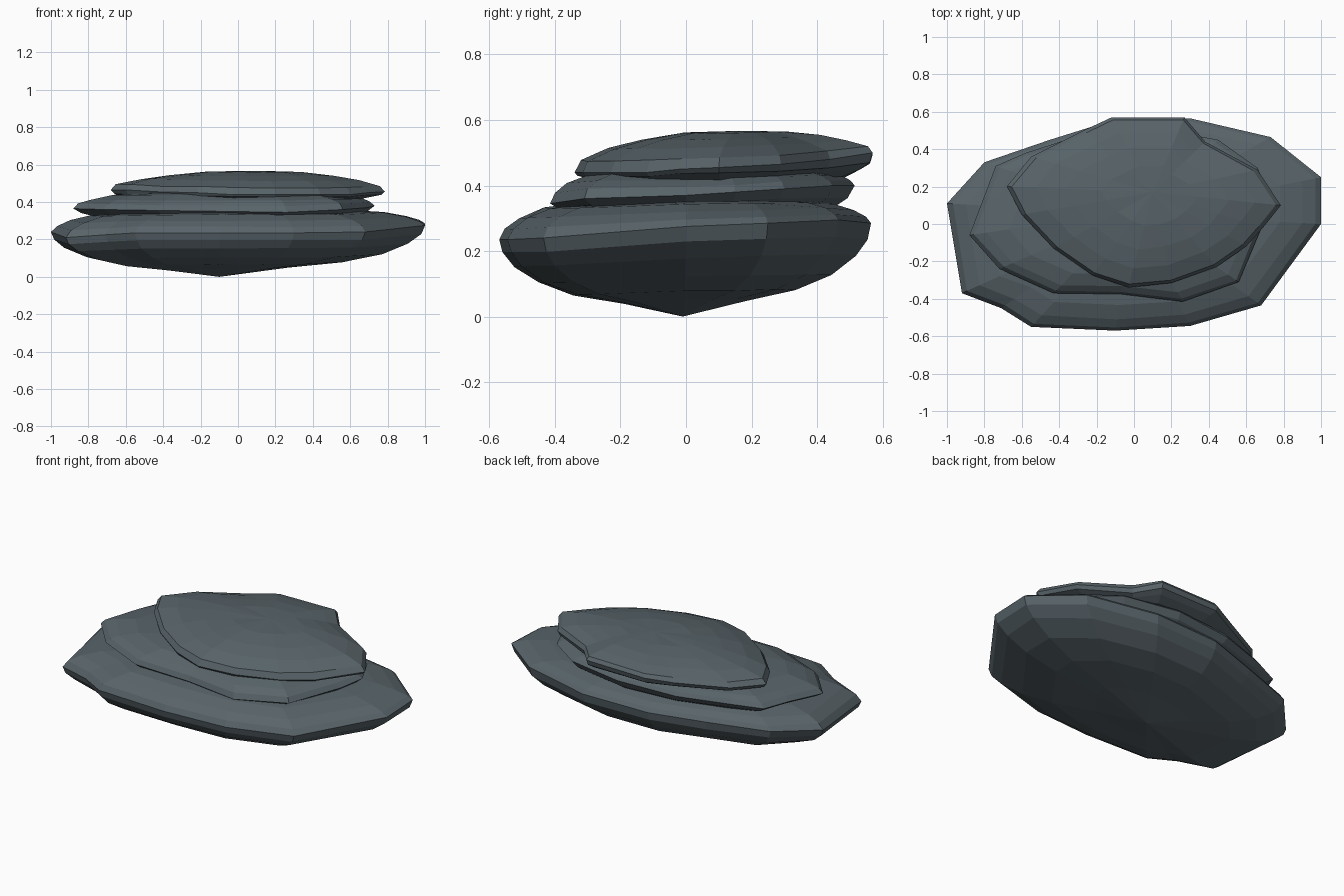
import bpy
import bmesh
import random

cube = bpy.data.objects.get("Cube")
if cube:
    bpy.data.objects.remove(cube, do_unlink=True)

random.seed(4)

# One slate colour for the whole rock
slate = bpy.data.materials.new("slate_grey")
slate.use_nodes = True
colour = (0.098, 0.127, 0.143, 1)
slate.diffuse_color = colour
shader = next(n for n in slate.node_tree.nodes if n.type == 'BSDF_PRINCIPLED')
shader.inputs["Base Color"].default_value = colour
shader.inputs["Roughness"].default_value = 0.9


def make_slab(name, outline, upper, lower, peak, foot, wobble):
    """Closed rock slab: rings shrink from the rim up to peak and down to foot.

    outline holds rim points (x, y, z); upper and lower hold pairs of
    (ring scale, share of the way from rim height to peak or foot height).
    """
    bm = bmesh.new()

    def ring(scale, share, centre, amount):
        verts = []
        for x, y, z in outline:
            s = scale + random.uniform(-amount, amount)
            height = z + share * (centre[2] - z) + random.uniform(-amount, amount) / 2
            verts.append(bm.verts.new((centre[0] + s * (x - centre[0]),
                                       centre[1] + s * (y - centre[1]), height)))
        return verts

    def bridge(a, b):
        for i in range(len(a)):
            j = (i + 1) % len(a)
            bm.faces.new((a[i], a[j], b[j], b[i]))

    rim = ring(1, 0, foot, 0)
    for profile, centre in ((upper, peak), (lower, foot)):
        previous = rim
        for scale, share in profile:
            current = ring(scale, share, centre, wobble)
            bridge(previous, current)
            previous = current
        tip = bm.verts.new(centre)
        for i in range(len(previous)):
            bm.faces.new((previous[i], previous[(i + 1) % len(previous)], tip))

    bmesh.ops.recalc_face_normals(bm, faces=bm.faces[:])
    mesh = bpy.data.meshes.new(name)
    bm.to_mesh(mesh)
    bm.free()
    mesh.materials.append(slate)
    obj = bpy.data.objects.new(name, mesh)
    bpy.context.scene.collection.objects.link(obj)
    return obj


# Broad base slab with a shallow pointed underside
make_slab(
    "base_slab",
    [(1, .25, .285), (1, 0, .275), (.68, -.435, .24), (.3, -.545, .235),
     (-.1, -.57, .235), (-.55, -.55, .235), (-.71, -.45, .225),
     (-.92, -.37, .21), (-1, .11, .24), (-.8, .33, .26), (-.45, .45, .27),
     (-.13, .55, .28), (.3, .565, .285), (.73, .465, .295)],
    upper=[(.97, .25), (.9, .5), (.78, .73), (.5, .92)],
    lower=[(.98, .17), (.92, .35), (.79, .56), (.6, .72), (.33, .83)],
    peak=(0, .05, .367), foot=(-.1, -.01, 0), wobble=.004)

# Middle ledge
make_slab(
    "middle_slab",
    [(.73, .15, .38), (.69, 0, .37), (.56, -.31, .36), (.26, -.415, .345),
     (-.07, -.375, .35), (-.43, -.37, .355), (-.72, -.24, .36),
     (-.88, -.06, .365), (-.8, .15, .375), (-.74, .31, .375),
     (-.58, .38, .385), (-.27, .48, .39), (.1, .515, .4), (.45, .45, .4),
     (.66, .3, .39)],
    upper=[(.97, .3), (.9, .55), (.76, .82), (.5, 1)],
    lower=[(.95, .4), (.85, .8)],
    peak=(0, .07, .455), foot=(0, .05, .31), wobble=.006)

# Domed cap, set towards the back
make_slab(
    "top_slab",
    [(.785, .1, .455), (.69, -.02, .45), (.6, -.12, .44), (.44, -.23, .44),
     (.2, -.315, .44), (-.03, -.34, .44), (-.22, -.275, .45),
     (-.43, -.13, .455), (-.6, .05, .465), (-.68, .2, .465), (-.55, .36, .47),
     (-.27, .5, .48), (-.12, .57, .495), (.27, .57, .5), (.38, .44, .48),
     (.66, .29, .465)],
    upper=[(.965, .28), (.8, .57), (.6, .78), (.35, .95)],
    lower=[(.98, .3), (.91, .5), (.8, .75)],
    peak=(.1, .17, .567), foot=(.05, .12, .4), wobble=.005)
